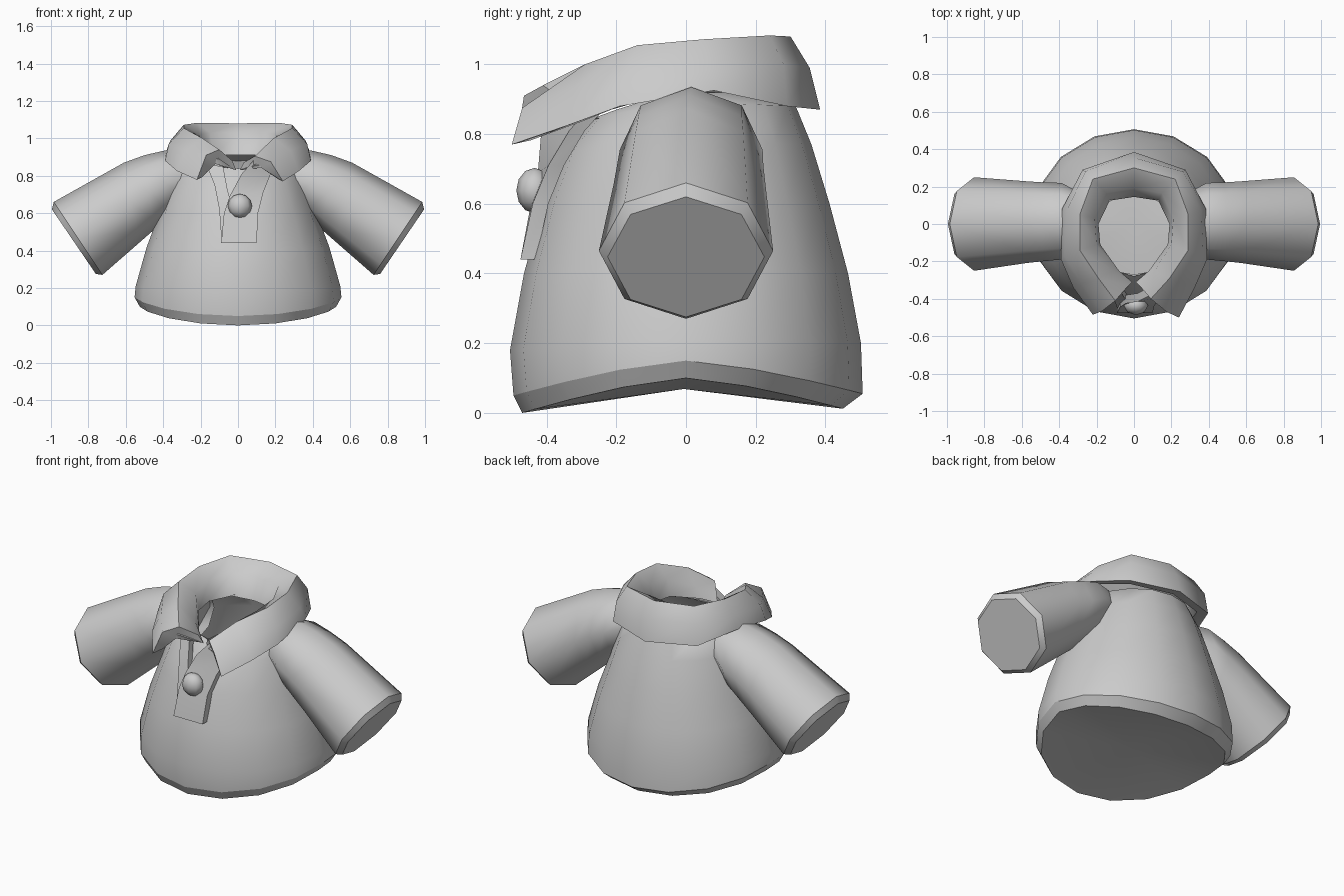
import bpy, bmesh, math
from mathutils import Vector

if "Cube" in bpy.data.objects:
    bpy.data.objects.remove(bpy.data.objects["Cube"])

cloth = bpy.data.materials.new("light_grey_cloth")
cloth.diffuse_color = (0.6, 0.6, 0.6, 1)
cloth.use_nodes = True
cloth.node_tree.nodes["Principled BSDF"].inputs["Base Color"].default_value = cloth.diffuse_color


def finish(name, bm, angle=40):
    bmesh.ops.recalc_face_normals(bm, faces=bm.faces[:])
    me = bpy.data.meshes.new(name)
    bm.to_mesh(me)
    bm.free()
    me.materials.append(cloth)
    ob = bpy.data.objects.new(name, me)
    bpy.context.collection.objects.link(ob)
    bpy.ops.object.select_all(action='DESELECT')
    ob.select_set(True)
    bpy.context.view_layer.objects.active = ob
    bpy.ops.object.shade_smooth_by_angle(angle=math.radians(angle), keep_sharp_edges=True)
    return ob


def loft(rings, cap_start=False, cap_end=False, sharp=(), lift=0):
    """Bridge closed rings of points into a skin; listed rings get hard edges."""
    bm = bmesh.new()
    vs = [[bm.verts.new(p) for p in r] for r in rings]
    n = len(vs[0])
    for a, b in zip(vs, vs[1:]):
        for i in range(n):
            j = (i + 1) % n
            bm.faces.new((a[i], a[j], b[j], b[i]))
    for use, ring in ((cap_start, vs[0]), (cap_end, vs[-1])):
        if use:
            c = sum((v.co for v in ring), Vector()) / n
            centre = bm.verts.new(c + Vector((0, 0, lift)))
            for i in range(n):
                bm.faces.new((ring[i], ring[(i + 1) % n], centre))
    for k in sharp:
        for i in range(n):
            bm.edges.get((vs[k][i], vs[k][(i + 1) % n])).smooth = False
    return bm


# Torso: half width, front depth, back depth, side / front / back height
def torso_ring(xr, yf, yb, zs, zf, zb, n=16):
    pts = []
    for i in range(n):
        a = 2 * math.pi * i / n
        s = math.sin(a)
        y = s * (yb if s > 0 else yf)
        z = zs + ((zb if s > 0 else zf) - zs) * abs(s) ** 1.4
        pts.append((xr * math.cos(a), y, z))
    return pts


torso = [
    (.525, .47, .45, .10, .0, .012),
    (.553, .495, .507, .15, .05, .055),
    (.547, .505, .502, .21, .18, .20),
    (.488, .465, .465, .42, .40, .40),
    (.42, .41, .412, .60, .60, .60),
    (.36, .35, .36, .78, .75, .77),
    (.30, .27, .315, .89, .84, .88),
    (.20, .28, .16, .92, .84, .92),
]
finish("torso", loft([torso_ring(*r) for r in torso], cap_start=True,
                     sharp=(0, 1), lift=.022), 50)

# Sleeves: top point and bottom point of each ring (x, z), depth, y centre
sleeve = [
    ((.25, .935), (.27, .66), .14, .01),
    ((.39, .935), (.385, .575), .205, .015),
    ((.50, .91), (.45, .51), .21, .012),
    ((.61, .87), (.53, .44), .218, .01),
    ((.985, .66), (.725, .27), .25, 0),
    ((.995, .62), (.76, .275), .225, 0),
]


def sleeve_ring(top, bot, d, yc, side, n=8):
    pts = []
    for i in range(n):
        a = 2 * math.pi * i / n
        t = (1 - math.cos(a)) / 2
        pts.append((side * (top[0] + (bot[0] - top[0]) * t),
                    yc + d * math.sin(a),
                    top[1] + (bot[1] - top[1]) * t))
    return pts


for side, name in ((1, "sleeve_right"), (-1, "sleeve_left")):
    finish(name, loft([sleeve_ring(*r, side) for r in sleeve], cap_end=True,
                      sharp=(4, 5)), 75)

# Folded collar: sections from centre back to front tip
# (inner foot, inner top, ridge, outer, hem)
collar = [
    ((0, .145, .91), (0, .19, 1.03), (0, .30, 1.08), (0, .355, .99), (0, .385, .87)),
    ((.13, .125, .91), (.15, .165, 1.03), (.22, .24, 1.083), (.26, .28, 1.0), (.275, .29, .88)),
    ((.19, .0, .91), (.21, .03, 1.02), (.29, .05, 1.072), (.36, .07, .99), (.385, .08, .925)),
    ((.18, -.11, .90), (.20, -.11, 1.0), (.29, -.14, 1.055), (.37, -.17, .97), (.39, -.19, .88)),
    ((.08, -.25, .86), (.11, -.25, .92), (.19, -.29, 1.0), (.28, -.32, .935), (.325, -.34, .825)),
    ((.01, -.31, .83), (.03, -.33, .87), (.09, -.40, .905), (.175, -.47, .875), (.24, -.50, .77)),
]
# The left tip sits a little higher and fuller than the right one
left_tip = ((.01, -.31, .83), (.03, -.33, .88), (.10, -.41, .94), (.17, -.465, .91), (.22, -.485, .778))


def collar_section(pts, side):
    hem, out, ridge = (Vector(pts[k]) for k in (4, 3, 2))
    inward = Vector((-hem.x, -hem.y, 0)).normalized()
    lining = [hem + inward * .06 + Vector((0, 0, .012)),
              out + inward * .06 - Vector((0, 0, .02)),
              ridge - Vector((0, 0, .05))]
    return [(side * p[0], p[1], p[2]) for p in [Vector(q) for q in pts] + lining]


sections = [collar_section(left_tip, -1)]
sections += [collar_section(c, -1) for c in reversed(collar[1:-1])]
sections += [collar_section(c, 1) for c in collar]
finish("collar", loft(sections, True, True, sharp=(0, -1)), 55)


# Placket strips: rows of (left point, right point), thickened backwards
def strip(name, rows, thick):
    rings = []
    for a, b in rows:
        rings.append([a, b, (b[0], b[1] + thick, b[2]), (a[0], a[1] + thick, a[2])])
    finish(name, loft(rings, True, True), 30)


strip("placket_front", [
    ((-.09, -.475, .44), (.10, -.475, .44)),
    ((-.075, -.445, .60), (.107, -.44, .60)),
    ((-.045, -.425, .69), (.135, -.395, .71)),
    ((.02, -.415, .81), (.175, -.335, .81)),
    ((.09, -.38, .89), (.19, -.29, .86)),
], .045)
strip("placket_under", [
    ((-.088, -.455, .45), (.05, -.455, .45)),
    ((-.10, -.42, .62), (-.02, -.425, .60)),
    ((-.125, -.37, .75), (-.055, -.39, .72)),
    ((-.17, -.29, .86), (-.08, -.34, .85)),
], .04)

# Button
bm = bmesh.new()
bmesh.ops.create_uvsphere(bm, u_segments=8, v_segments=6, radius=.065)
for v in bm.verts:
    v.co = Vector((v.co.x + .01, v.co.y * .8 - .435, v.co.z + .638))
finish("button", bm, 60)
